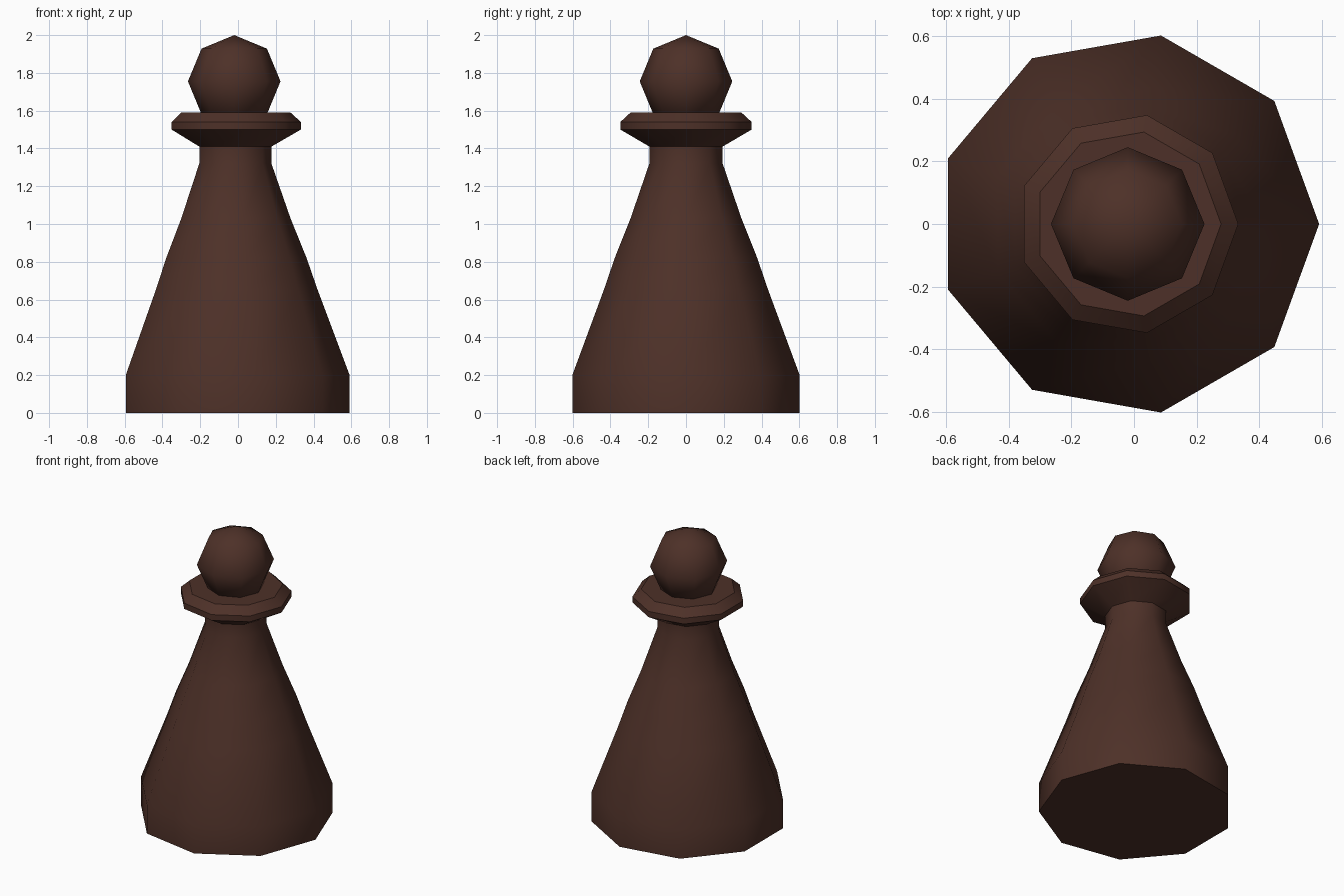
import bpy, bmesh, math

if "Cube" in bpy.data.objects:
    bpy.data.objects.remove(bpy.data.objects["Cube"])

CX = -0.02   # shared axis of all turned parts

brown = bpy.data.materials.new("dark brown wood")
brown.diffuse_color = (0.075, 0.03, 0.021, 1)
brown.use_nodes = True
brown.node_tree.nodes["Principled BSDF"].inputs["Base Color"].default_value = brown.diffuse_color


def finish(bm, name, sharp_z=()):
    """Smooth shading, with sharp edges on the rings at the given heights."""
    bmesh.ops.recalc_face_normals(bm, faces=bm.faces)
    for f in bm.faces:
        f.smooth = True
    for e in bm.edges:
        a, b = (v.co.z for v in e.verts)
        if abs(a - b) < 1e-4 and any(abs(a - z) < 1e-3 for z in sharp_z):
            e.smooth = False
    mesh = bpy.data.meshes.new(name)
    bm.to_mesh(mesh)
    bm.free()
    mesh.materials.append(brown)
    obj = bpy.data.objects.new(name, mesh)
    bpy.context.collection.objects.link(obj)
    return obj


def lathe(name, profile, sides, sharp_z):
    """Turn an (radius, height) profile, capped at both ends."""
    bm = bmesh.new()
    rings = []
    for r, z in profile:
        angles = [2 * math.pi * i / sides for i in range(sides)]
        rings.append([bm.verts.new((CX + r * math.cos(a), r * math.sin(a), z))
                      for a in angles])
    for lo, hi in zip(rings, rings[1:]):
        for i in range(sides):
            j = (i + 1) % sides
            bm.faces.new((lo[i], lo[j], hi[j], hi[i]))
    bm.faces.new(rings[0][::-1])
    bm.faces.new(rings[-1])
    return finish(bm, name, sharp_z)


# nine-sided body with flared base, neck and collar
lathe("body_and_collar",
      [(0.611, 0), (0.611, 0.2), (0.442, 0.65), (0.383, 0.82), (0.298, 1.03),
       (0.197, 1.32), (0.197, 1.41), (0.353, 1.50), (0.353, 1.54), (0.298, 1.59)],
      9, (0, 1.41, 1.50, 1.54, 1.59))

# eight-sided ball head
bm = bmesh.new()
bmesh.ops.create_uvsphere(bm, u_segments=8, v_segments=4, radius=0.245)
bmesh.ops.translate(bm, verts=bm.verts, vec=(CX, 0, 1.755))
finish(bm, "head")
